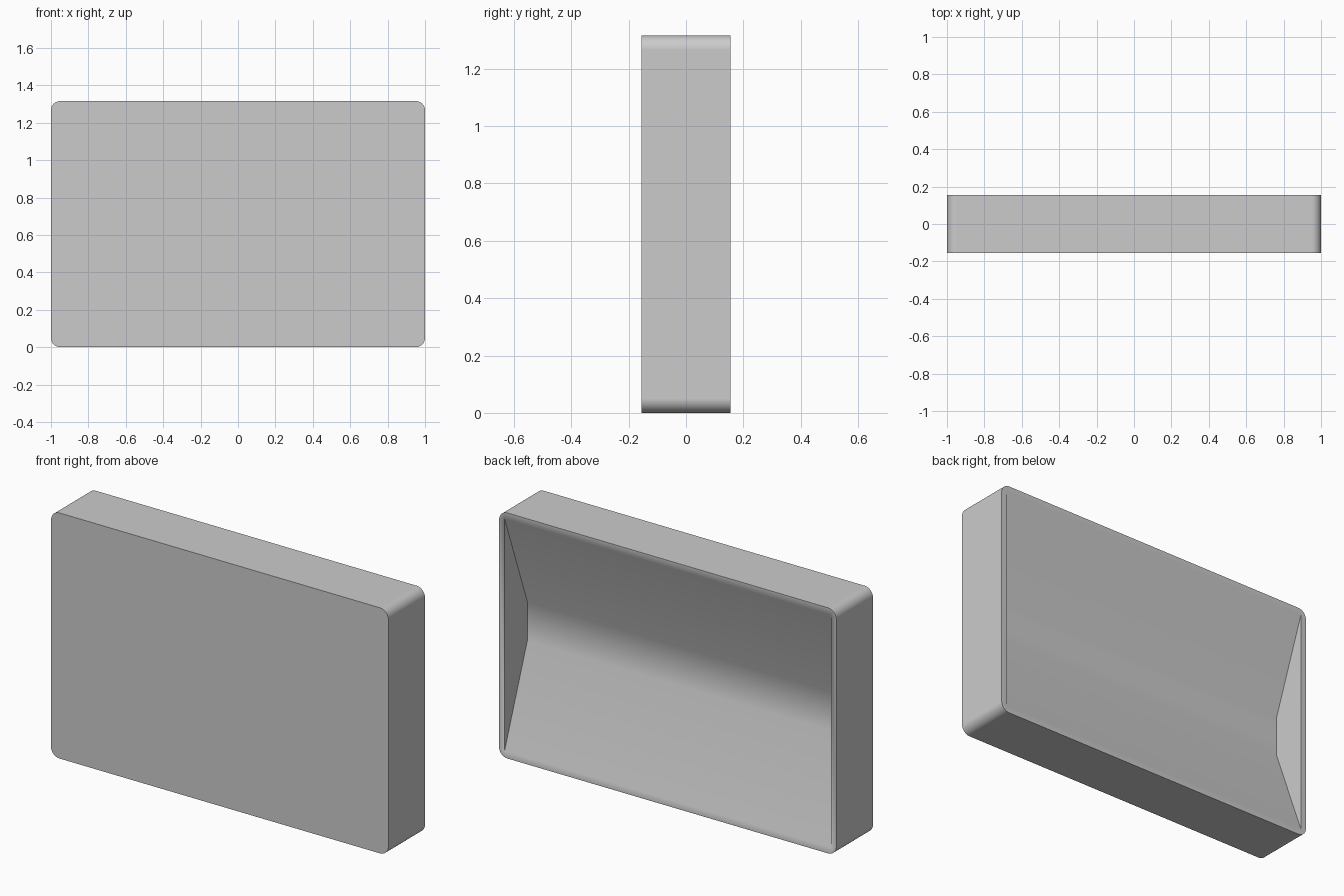
import bpy, bmesh
from math import cos, sin, pi

cube = bpy.data.objects.get("Cube")
if cube:
    bpy.data.objects.remove(cube, do_unlink=True)

HALF_W, HALF_H, HALF_D = 1.0, 0.658, 0.155   # outer half sizes in x, z, y
MID_Z = HALF_H
RADIUS, STEPS = 0.05, 10                     # rounded outer corners
OPEN_W, OPEN_H = 0.967, 0.622                # half size of the rear opening
FLOOR_H, FLOOR_Y = 0.106, -0.037             # flat strip at the cavity bottom

# Plain grey material
grey = bpy.data.materials.new("light grey")
grey.use_nodes = True
colour = (0.6, 0.6, 0.6, 1.0)
grey.diffuse_color = colour
grey.node_tree.nodes["Principled BSDF"].inputs["Base Color"].default_value = colour

bm = bmesh.new()


def ring(half_h, y):
    """Four corners of the cavity at one depth, anticlockwise in x-z."""
    signs = [(1, 1), (-1, 1), (-1, -1), (1, -1)]
    return [bm.verts.new((sx * OPEN_W, y, MID_Z + sz * half_h)) for sx, sz in signs]


def outline(y):
    """Rounded rectangle as four corner arcs, anticlockwise in x-z."""
    arcs = []
    for i, (sx, sz) in enumerate([(1, 1), (-1, 1), (-1, -1), (1, -1)]):
        cx, cz = sx * (HALF_W - RADIUS), MID_Z + sz * (HALF_H - RADIUS)
        angles = [(i + k / STEPS) * pi / 2 for k in range(STEPS + 1)]
        arcs.append([bm.verts.new((cx + RADIUS * cos(a), y, cz + RADIUS * sin(a)))
                     for a in angles])
    return arcs


front, back = outline(-HALF_D), outline(HALF_D)
opening, floor = ring(OPEN_H, HALF_D), ring(FLOOR_H, FLOOR_Y)

# Front panel and outer walls
front_loop, back_loop = sum(front, []), sum(back, [])
bm.faces.new(front_loop)
for i in range(len(front_loop)):
    bm.faces.new((front_loop[i - 1], front_loop[i], back_loop[i], back_loop[i - 1]))

# Rear rim, sloped cavity sides and upright cavity ends
for i in range(4):
    j = (i + 1) % 4
    for a, b in zip(back[i], back[i][1:]):
        bm.faces.new((opening[i], a, b))
    bm.faces.new((opening[i], back[i][-1], back[j][0], opening[j]))
    bm.faces.new((opening[i], opening[j], floor[j], floor[i]))
bm.faces.new(floor)
bmesh.ops.recalc_face_normals(bm, faces=bm.faces)

mesh = bpy.data.meshes.new("hollow_panel")
bm.to_mesh(mesh)
bm.free()
mesh.materials.append(grey)
panel = bpy.data.objects.new("hollow_panel", mesh)
bpy.context.collection.objects.link(panel)

# Smooth corners and cavity bends, crisp outer edges
bpy.ops.object.select_all(action='DESELECT')
panel.select_set(True)
bpy.context.view_layer.objects.active = panel
bpy.ops.object.shade_smooth_by_angle(angle=pi / 6)
weighted = panel.modifiers.new("weighted_normals", 'WEIGHTED_NORMAL')
weighted.keep_sharp = True
